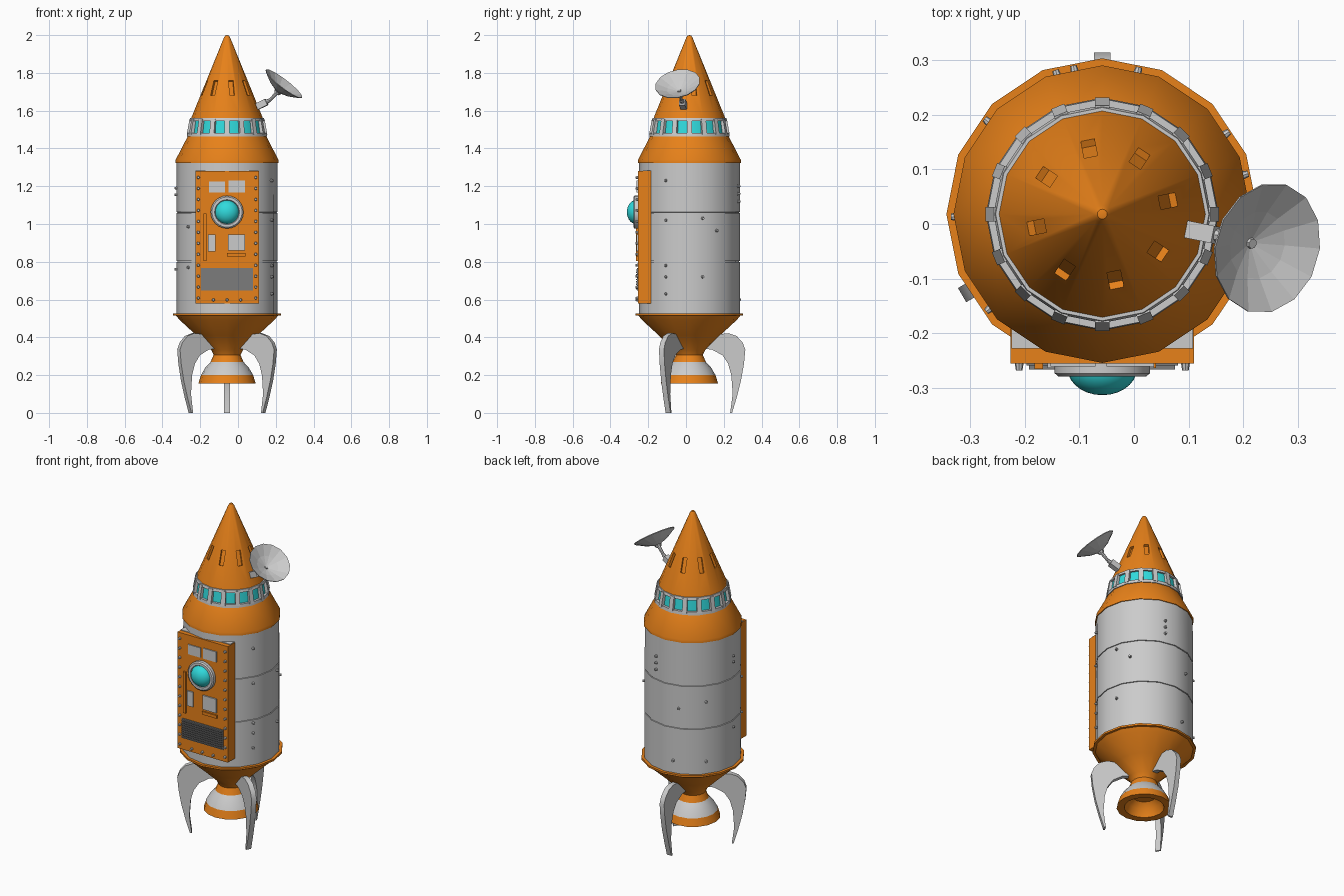
import bpy, bmesh, math
from mathutils import Matrix, Vector

if "Cube" in bpy.data.objects:
    bpy.data.objects.remove(bpy.data.objects["Cube"])

CX, CY = -0.058, 0.018          # rocket axis
T, R = Matrix.Translation, Matrix.Rotation
AXIS = T((CX, CY, 0))
SIDES = 16


def material(name, rgb):
    m = bpy.data.materials.new(name)
    m.diffuse_color = (*rgb, 1)
    m.use_nodes = True
    m.node_tree.nodes["Principled BSDF"].inputs["Base Color"].default_value = m.diffuse_color
    return m


ORANGE = material("orange_paint", (0.8, 0.22, 0.01))
CYAN = material("cyan_glass", (0.03, 0.7, 0.72))
DARK = material("dark_grey", (0.2, 0.2, 0.2))


def finish(name, bm, mat=None, smooth=True):
    bmesh.ops.recalc_face_normals(bm, faces=bm.faces)
    for f in bm.faces:
        f.smooth = smooth
    for e in bm.edges:
        e.smooth = e.calc_face_angle(0) < 0.5
    me = bpy.data.meshes.new(name)
    bm.to_mesh(me)
    bm.free()
    ob = bpy.data.objects.new(name, me)
    bpy.context.collection.objects.link(ob)
    if mat:
        me.materials.append(mat)
    return ob


def lathe(name, profile, mat=None, matrix=AXIS, sides=SIDES, smooth=True):
    """Spin a closed (radius, height) outline around the local z axis."""
    bm = bmesh.new()
    vs = [bm.verts.new((r, 0, z)) for r, z in profile]
    for a, b in zip(vs, vs[1:] + vs[:1]):
        if abs(a.co.x) + abs(b.co.x) > 1e-6:
            bm.edges.new((a, b))
    bmesh.ops.spin(bm, geom=bm.verts[:] + bm.edges[:], axis=(0, 0, 1), cent=(0, 0, 0),
                   angle=2 * math.pi, steps=sides)
    bmesh.ops.remove_doubles(bm, verts=bm.verts, dist=1e-5)
    bm.transform(matrix)
    return finish(name, bm, mat, smooth)


def boxes(name, items, mat=None):
    """Several boxes in one object: (size, matrix) pairs."""
    bm = bmesh.new()
    for size, mx in items:
        bmesh.ops.create_cube(bm, size=1, matrix=mx @ Matrix.Diagonal((*size, 1)))
    return finish(name, bm, mat, False)


def block(x0, x1, y0, y1, z0, z1):
    return ((x1 - x0, y1 - y0, z1 - z0), T(((x0 + x1) / 2, (y0 + y1) / 2, (z0 + z1) / 2)))


def rivets(name, matrices, r=0.009, mat=None):
    """Small domed studs pointing along local z."""
    bm = bmesh.new()
    for mx in matrices:
        bmesh.ops.create_cone(bm, cap_ends=True, segments=8, radius1=r, radius2=r * 0.65,
                              depth=0.018, matrix=mx)
    return finish(name, bm, mat, False)


def along(p, d):
    return T(p) @ Vector(d).to_track_quat('Z', 'Y').to_matrix().to_4x4()


def rod(name, a, b, r1, r2, sides=8):
    a, b = Vector(a), Vector(b)
    h = (b - a).length
    return lathe(name, [(0, 0), (r1, 0), (r2, h), (0, h)], None, along(a, b - a), sides)


def radial(angle, r, z, tilt=0):
    return AXIS @ R(angle, 4, 'Z') @ T((r, 0, z)) @ R(-tilt, 4, 'Y')


# nose cone with eight recessed slots
nose = lathe("nose_cone", [(0, 1.555), (0.19, 1.555), (0.188, 1.565), (0.016, 1.988),
                           (0.009, 1.998), (0, 2.0)], ORANGE)
cutter = boxes("slot_cutter", [((0.026, 0.025, 0.085), radial(math.radians(11.25 + 45 * k), 0.122, 1.72, 0.38))
                               for k in range(8)], ORANGE)
cutter.hide_render = True
cutter.hide_viewport = True
cutter.display_type = 'WIRE'
mod = nose.modifiers.new("slots", 'BOOLEAN')
mod.operation, mod.object, mod.solver = 'DIFFERENCE', cutter, 'EXACT'

# window band
lathe("window_glass", [(0, 1.47), (0.198, 1.47), (0.186, 1.558), (0, 1.558)], CYAN)
lathe("window_sill", [(0.18, 1.463), (0.213, 1.463), (0.211, 1.482), (0.18, 1.482)])
lathe("window_header", [(0.17, 1.546), (0.199, 1.546), (0.195, 1.562), (0.17, 1.562)])
boxes("window_mullions", [((0.03, 0.026, 0.084), radial(math.tau * k / SIDES, 0.191, 1.513, 0.18))
                          for k in range(SIDES)])

# shoulder, hull segments, flange and tail cone
lathe("shoulder", [(0, 1.465), (0.207, 1.465), (0.211, 1.458), (0.272, 1.34), (0.272, 1.322), (0, 1.322)], ORANGE)
lathe("hull", [(0, 1.323), (0.267, 1.323), (0.268, 1.063), (0.263, 1.062), (0.263, 1.058), (0.268, 1.057),
               (0.268, 0.804), (0.263, 0.803), (0.263, 0.799), (0.268, 0.798), (0.268, 0.52), (0, 0.52)])
lathe("hull_flange", [(0, 0.515), (0.285, 0.515), (0.285, 0.526), (0, 0.526)], ORANGE)
lathe("tail_cone", [(0, 0.518), (0.272, 0.518), (0.252, 0.493), (0.162, 0.41), (0.085, 0.335),
                    (0.07, 0.305), (0, 0.305)], ORANGE)

# engine bell
lathe("bell_throat", [(0, 0.315), (0.07, 0.31), (0.087, 0.27), (0, 0.27)], ORANGE)
lathe("bell_middle", [(0.05, 0.27), (0.087, 0.27), (0.115, 0.24), (0.138, 0.2), (0.1, 0.2)])
lathe("bell_rim", [(0, 0.235), (0.07, 0.235), (0.1, 0.2), (0.138, 0.2), (0.152, 0.155),
                   (0.11, 0.155), (0.095, 0.2), (0.065, 0.228), (0, 0.228)], ORANGE)

# three curved landing fins
FIN = [(0.13, 0.4), (0.165, 0.417), (0.207, 0.422), (0.25, 0.407), (0.282, 0.372), (0.296, 0.335), (0.289, 0.26),
       (0.273, 0.17), (0.25, 0.08), (0.226, 0), (0.216, 0), (0.229, 0.1), (0.222, 0.2), (0.205, 0.26),
       (0.175, 0.305), (0.12, 0.335), (0.08, 0.34)]
for k, nm in enumerate(("back_fin", "left_fin", "right_fin")):
    bm = bmesh.new()
    face = bm.faces.new([bm.verts.new((r, -0.015, z)) for r, z in FIN])
    ext = bmesh.ops.extrude_face_region(bm, geom=[face], use_keep_orig=True)
    bmesh.ops.translate(bm, vec=(0, 0.03, 0), verts=[v for v in ext["geom"] if isinstance(v, bmesh.types.BMVert)])
    bm.transform(radial(math.radians(90 + 120 * k), 0, 0))
    finish(nm, bm)

# hatch slab with its fittings
F = -0.255
boxes("hatch", [block(-0.226, 0.11, F, -0.185, 0.578, 1.28)], ORANGE)
boxes("hatch_top_trim", [block(-0.224, 0.108, -0.228, -0.185, 1.27, 1.284)])
boxes("hatch_plates", [block(-0.153, -0.07, F - 0.006, F + 0.01, 1.167, 1.226),
                       block(-0.05, 0.037, F - 0.006, F + 0.01, 1.167, 1.23),
                       block(-0.158, -0.118, F - 0.008, F + 0.01, 0.855, 0.945),
                       block(-0.053, 0.037, F - 0.008, F + 0.01, 0.86, 0.945)])
boxes("hatch_handles", [block(-0.182, -0.166, F - 0.01, F + 0.01, 0.805, 1.055),
                        block(-0.058, 0.04, F - 0.008, F + 0.01, 0.828, 0.847)], ORANGE)
boxes("vent_frame", [block(-0.197, 0.08, F - 0.004, F + 0.01, 0.648, 0.768)], DARK)
boxes("vent_slats", [block(-0.192, 0.075, F - 0.011, F, z, z + 0.007)
                     for z in [0.653 + 0.0125 * k for k in range(9)]], DARK)
spots = [(x, 0.608 + 0.058 * k) for x in (-0.21, 0.094) for k in range(12)]
spots += [(x, 0.598) for x in (-0.13, -0.058, 0.014)]
rivets("hatch_rivets", [along((x, F - 0.004, z), (0, -1, 0)) for x, z in spots])

# porthole
face_front = along((CX, F, 1.063), (0, -1, 0))
lathe("porthole_ring", [(0.06, -0.01), (0.087, -0.01), (0.087, 0.018), (0.08, 0.024), (0.066, 0.024), (0.06, 0.015)],
      None, face_front, 24)
lathe("porthole_glass", [(0, 0)] + [(0.064 * math.cos(a), 0.008 + 0.05 * math.sin(a))
                                    for a in [math.pi / 2 * k / 7 for k in range(7)]] + [(0, 0.058)],
      CYAN, face_front, 24)

# scattered hull studs: angle -> heights
STUDS = {-28: (1.23, 1.02, 0.78, 0.72, 0.63), 15.5: (1.03, 0.72), 33: (0.965,), 76: (1.2, 1.16, 1.12),
         101: (0.6,), 108: (0.92,), 141: (0.96, 0.6), 181: (1.19, 1.155, 0.76), 220: (0.985, 0.77)}
rivets("hull_studs", [radial(math.radians(a), 0.268, z) @ R(math.pi / 2, 4, 'Y')
                      for a, zs in STUDS.items() for z in zs])

# antenna: mount, arm, joint and faceted dish
n = Vector((0.6, -0.18, 0.78)).normalized()
rim = Vector((0.243, -0.044, 1.742))
apex = rim - n * 0.055
joint = Vector((0.168, -0.024, 1.655))
boxes("antenna_mount", [((0.075, 0.032, 0.035), T((0.118, -0.014, 1.63)) @ R(-0.2, 4, 'Z') @ R(-0.45, 4, 'Y'))])
rod("antenna_elbow", (0.13, -0.016, 1.637), joint, 0.014, 0.01)
rod("antenna_arm", joint, apex, 0.008, 0.01)
rod("antenna_collar", apex - n * 0.012, apex + n * 0.002, 0.014, 0.022)
rod("antenna_feed", apex, apex + n * 0.012, 0.012, 0.009)
lathe("antenna_dish", [(0, -0.003), (0.065, 0.02), (0.121, 0.053), (0.121, 0.057), (0.063, 0.026), (0, 0.003)],
      None, along(apex, n), 14, False)
